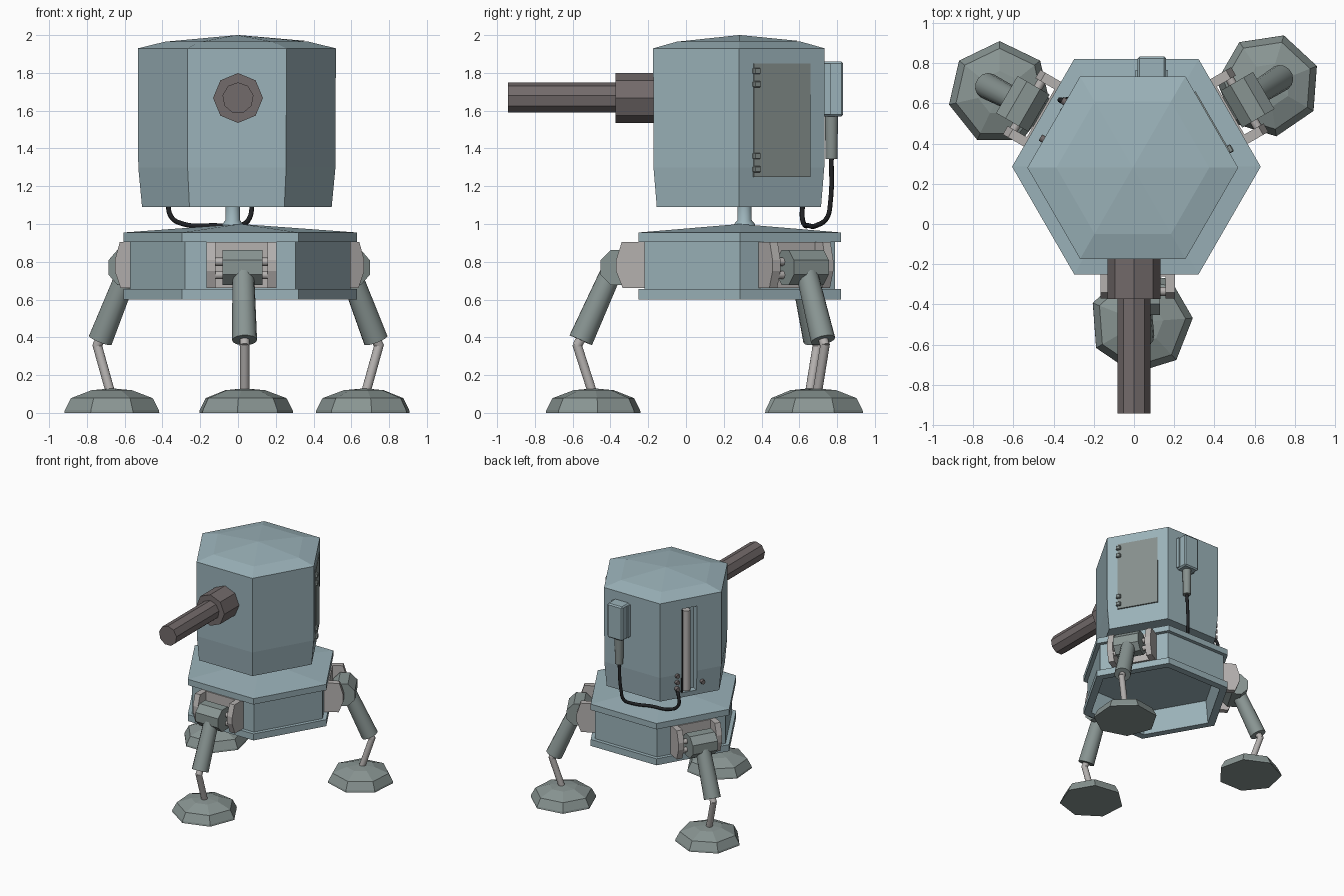
import bpy, bmesh
from math import pi, cos, sin, radians
from mathutils import Matrix, Vector

if "Cube" in bpy.data.objects:
    bpy.data.objects.remove(bpy.data.objects["Cube"])


def material(name, rgb):
    m = bpy.data.materials.new(name)
    m.diffuse_color = (*rgb, 1)
    m.use_nodes = True
    m.node_tree.nodes["Principled BSDF"].inputs["Base Color"].default_value = m.diffuse_color
    return m


BLUE = material("armour_blue", (0.33, 0.45, 0.49))
GREEN = material("leg_grey_green", (0.25, 0.30, 0.29))
GREY = material("bracket_grey", (0.46, 0.44, 0.43))
GUN = material("gun_metal", (0.17, 0.145, 0.145))
BLACK = material("cable_black", (0.015, 0.016, 0.018))
DOOR = material("door_grey", (0.24, 0.28, 0.27))


def finish(name, bm, mat, M=Matrix()):
    bmesh.ops.recalc_face_normals(bm, faces=bm.faces)
    me = bpy.data.meshes.new(name)
    bm.to_mesh(me)
    bm.free()
    me.transform(M)
    me.materials.append(mat)
    ob = bpy.data.objects.new(name, me)
    bpy.context.collection.objects.link(ob)
    return ob


def lathe(name, sides, profile, mat, M=Matrix(), rot=0, smooth=False):
    """Revolve (radius, z) points into an n-sided solid."""
    bm = bmesh.new()
    rings = []
    for r, z in profile:
        n = sides if r > 0 else 1
        rings.append([bm.verts.new((r * cos(rot + 2 * pi * i / sides),
                                    r * sin(rot + 2 * pi * i / sides), z)) for i in range(n)])
    for a, b in zip(rings, rings[1:]):
        for i in range(sides):
            j = (i + 1) % sides
            vs = [a[i % len(a)], a[j % len(a)], b[j % len(b)], b[i % len(b)]]
            f = bm.faces.new(list(dict.fromkeys(vs)))
            f.smooth = smooth
    for ring in (rings[0], rings[-1]):
        if len(ring) > 1:
            bm.faces.new(ring)
    return finish(name, bm, mat, M)


def rod(name, p, q, r0, r1, mat, M=Matrix(), sides=14, smooth=True, rot=0):
    p, q = Vector(p), Vector(q)
    d = q - p
    T = Matrix.Translation(p) @ d.to_track_quat('Z', 'Y').to_matrix().to_4x4()
    return lathe(name, sides, [(r0, 0), (r1, d.length)], mat, M @ T, rot, smooth)


def box(name, lo, hi, mat, M=Matrix(), bevel=0):
    bm = bmesh.new()
    lo, hi = Vector(lo), Vector(hi)
    s = hi - lo
    bmesh.ops.create_cube(bm, size=1, matrix=Matrix.Translation((lo + hi) / 2) @ Matrix.Diagonal((*s, 1)))
    if bevel:
        bmesh.ops.bevel(bm, geom=bm.edges[:], offset=bevel, segments=1, affect='EDGES')
    return finish(name, bm, mat, M)


def plate(name, yz, x0, x1, mat, M=Matrix()):
    """Side profile in y, z stretched from x0 to x1."""
    bm = bmesh.new()
    f = bm.faces.new([bm.verts.new((x0, y, z)) for y, z in yz])
    ext = bmesh.ops.extrude_face_region(bm, geom=[f])
    bmesh.ops.translate(bm, vec=(x1 - x0, 0, 0),
                        verts=[v for v in ext['geom'] if isinstance(v, bmesh.types.BMVert)])
    return finish(name, bm, mat, M)


def tube(name, pts, r, mat):
    cu = bpy.data.curves.new(name, 'CURVE')
    cu.dimensions = '3D'
    cu.bevel_depth, cu.bevel_resolution, cu.use_fill_caps = r, 2, True
    sp = cu.splines.new('BEZIER')
    sp.bezier_points.add(len(pts) - 1)
    sp.resolution_u = 6
    for bp, p in zip(sp.bezier_points, pts):
        bp.co = p
        bp.handle_left_type = bp.handle_right_type = 'AUTO'
    cu.materials.append(mat)
    ob = bpy.data.objects.new(name, cu)
    bpy.context.collection.objects.link(ob)
    return ob


HUB = Matrix.Translation((0.012, 0.285, 0))
HEAD = Matrix.Translation((-0.006, 0.28, 0))


def turn(deg):
    return Matrix.Rotation(radians(deg), 4, 'Z')


# Hexagonal base with flanges and hollow underside
lathe("base_body", 6, [(0, 0.80), (0.53, 0.80), (0.55, 0.60), (0.618, 0.60), (0.618, 0.655),
                       (0.583, 0.655), (0.583, 0.905), (0.618, 0.905), (0.618, 0.955), (0, 1.0)],
      BLUE, HUB)

# Neck post with a small flare
lathe("neck", 12, [(0.06, 0.97), (0.055, 1.0), (0.038, 1.02), (0.038, 1.1)], BLUE,
      Matrix.Translation((-0.028, 0.31, 0)), smooth=True)

# Turret head and roof
head = lathe("turret_head", 6, [(0, 1.09), (0.502, 1.09), (0.522, 1.30), (0.524, 1.93),
                                (0.38, 1.965), (0, 2.0)], BLUE, HEAD)
# Roof panel over one sector
bm = bmesh.new()
bm.faces.new([bm.verts.new(v) for v in ((0, 0, 2.001), (0.37, 0, 1.969), (0.185, 0.32, 1.969))])
finish("roof_panel", bm, BLUE, HEAD)

# Vertical slot cut in the back left face
A = 0.453                      # distance from head axis to a face
LEFT = HEAD @ turn(240)
cutter = box("slot_cutter", (-0.075, -A - 0.1, 1.13), (0.055, -A + 0.07, 1.85), BLUE, LEFT)
cutter.hide_render = True
mod = head.modifiers.new("slot", 'BOOLEAN')
mod.operation, mod.object, mod.solver = 'DIFFERENCE', cutter, 'EXACT'
bpy.context.view_layer.objects.active = head
bpy.ops.object.modifier_apply(modifier="slot")
bpy.data.objects.remove(cutter)
rod("slot_rod", (-0.02, -A + 0.035, 1.14), (-0.02, -A + 0.035, 1.82), 0.03, 0.03, GREY, LEFT)
box("slot_strip", (-0.078, -A - 0.003, 1.14), (-0.066, -A + 0.05, 1.84), BLACK, LEFT)
for i, (x, z) in enumerate([(-0.115, 1.29), (-0.115, 1.235), (-0.115, 1.18), (0.1, 1.2)]):
    rod(f"socket_{i + 1}", (x, -A + 0.03, z), (x, -A - 0.02, z), 0.02, 0.017,
        GUN, LEFT, sides=8)

# Door with hinges on the right face
RIGHT = HEAD @ turn(120)
box("door", (-0.172, -A - 0.007, 1.25), (0.172, -A + 0.02, 1.85), DOOR, RIGHT)
for i, z in enumerate((1.29, 1.36, 1.74, 1.81)):
    box(f"door_hinge_{i + 1}", (-0.18, -A - 0.025, z - 0.017), (-0.14, -A, z + 0.017), DOOR, RIGHT, 0.005)

# Gun: sleeve and barrel
G = Matrix.Translation((0, 0, 1.667)) @ Matrix.Rotation(pi / 2, 4, 'X')
lathe("gun_sleeve", 8, [(0.132, 0.13), (0.132, 0.372)], GUN, G)
lathe("gun_barrel", 9, [(0.083, 0.36), (0.083, 0.942)], GUN, G, rot=pi / 2)

# Power box, plug and cable at the back
box("power_box", (0.018, 0.715, 1.57), (0.16, 0.832, 1.86), BLUE, bevel=0.01)
box("power_box_lip", (0.008, 0.71, 1.58), (0.17, 0.765, 1.85), BLUE)
rod("cable_plug", (0.09, 0.77, 1.345), (0.09, 0.77, 1.58), 0.032, 0.036, DOOR)
tube("power_cable", [(0.09, 0.77, 1.36), (0.075, 0.765, 1.12), (0.06, 0.745, 1.03), (0.01, 0.69, 0.992),
                     (-0.12, 0.65, 0.992), (-0.29, 0.625, 1.0), (-0.355, 0.615, 1.04),
                     (-0.36, 0.615, 1.13), (-0.325, 0.595, 1.18)], 0.013, BLACK)

# Three legs, modelled at the front and turned around the base
cheek = [(-0.48, 0.66), (-0.62, 0.66), (-0.655, 0.75), (-0.655, 0.81), (-0.625, 0.905), (-0.48, 0.905)]
for side, deg in (("front", 0), ("right", 120), ("left", 240)):
    M = HUB @ turn(deg)
    n = side + "_leg_"
    # Hip bracket
    plate(n + "cheek_a", cheek, -0.178, -0.13, GREY, M)
    plate(n + "cheek_b", cheek, 0.145, 0.193, GREY, M)
    box(n + "bracket_back", (-0.14, -0.545, 0.66), (0.155, -0.48, 0.905), GREY, M)
    for i, z in enumerate((0.73, 0.80)):
        rod(n + f"hip_pin_{i + 1}", (-0.14, -0.62, z), (0.155, -0.62, z), 0.022, 0.022, GREY, M, sides=8)
    # Knuckle, thigh, shin and foot
    rod(n + "knuckle", (-0.095, -0.645, 0.77), (0.118, -0.645, 0.77), 0.1, 0.1, GREEN, M,
        sides=8, smooth=False, rot=pi / 8)
    rod(n + "thigh", (0.015, -0.665, 0.78), (0.023, -0.842, 0.385), 0.057, 0.066, GREEN, M)
    rod(n + "knee", (0.023, -0.825, 0.42), (0.023, -0.862, 0.355), 0.026, 0.026, GREY, M)
    rod(n + "shin", (0.023, -0.864, 0.367), (0.023, -0.778, 0.10), 0.025, 0.025, GREY, M)
    lathe(n + "foot", 7, [(0.258, 0), (0.255, 0.015), (0.222, 0.078), (0.11, 0.12), (0, 0.13)], GREEN,
          M @ Matrix.Translation((0.023, -0.772, 0)), rot=radians(4.3))
